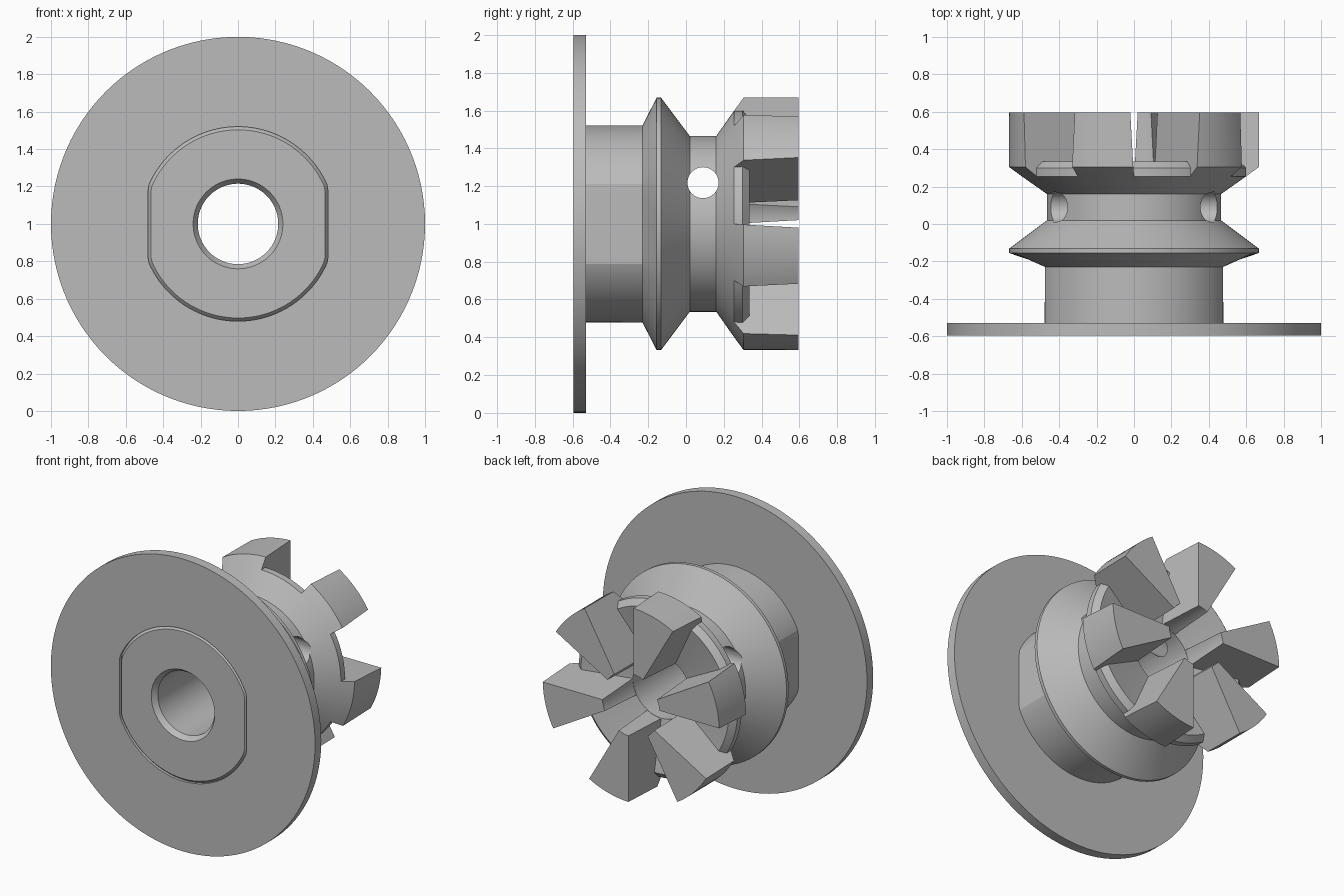
import bpy, bmesh, math
from mathutils import Matrix

SEGMENTS = 120
AXIS_Z = 1.0

if "Cube" in bpy.data.objects:
    bpy.data.objects.remove(bpy.data.objects["Cube"])

grey = bpy.data.materials.new("plain grey")
grey.use_nodes = True
grey.diffuse_color = (0.5, 0.5, 0.5, 1)
grey.node_tree.nodes["Principled BSDF"].inputs["Base Color"].default_value = (0.5, 0.5, 0.5, 1)


def make_object(name, bm):
    bmesh.ops.recalc_face_normals(bm, faces=bm.faces[:])
    mesh = bpy.data.meshes.new(name)
    bm.to_mesh(mesh)
    bm.free()
    mesh.materials.append(grey)
    obj = bpy.data.objects.new(name, mesh)
    bpy.context.collection.objects.link(obj)
    return obj


def select(obj):
    bpy.ops.object.select_all(action="DESELECT")
    obj.select_set(True)
    bpy.context.view_layer.objects.active = obj


def smooth(obj):
    select(obj)
    bpy.ops.object.shade_smooth_by_angle(angle=math.radians(20))


def lathe(name, profile):
    """Revolve a closed (radius, y, half width between flats) loop about y."""
    bm = bmesh.new()
    rings = []
    for i in range(SEGMENTS):
        a = math.tau * i / SEGMENTS
        ring = []
        for r, y, flat in profile:
            if flat:
                r = min(r, flat / max(abs(math.cos(a)), 0.01))
            ring.append(bm.verts.new((r * math.cos(a), y, AXIS_Z + r * math.sin(a))))
        rings.append(ring)
    n = len(profile)
    for i, ring in enumerate(rings):
        nxt = rings[(i + 1) % SEGMENTS]
        for j in range(n):
            k = (j + 1) % n
            bm.faces.new((ring[j], ring[k], nxt[k], nxt[j]))
    return make_object(name, bm)


def tooth(name, start, span, profile, draft):
    """Sector of a ring whose side faces lean inward towards the back."""
    bm = bmesh.new()
    steps = 10
    base = profile[0][1]
    tip = profile[-1][1]
    rows = []
    for i in range(steps + 1):
        t = i / steps
        a = start + span * t
        row = []
        for r, y in profile:
            shift = draft * (1 - 2 * t) * (y - base) / (tip - base)
            x = r * math.cos(a) - shift * math.sin(a)
            z = r * math.sin(a) + shift * math.cos(a)
            k = r / math.hypot(x, z)
            row.append(bm.verts.new((x * k, y, AXIS_Z + z * k)))
        rows.append(row)
    n = len(profile)
    for lo, hi in zip(rows, rows[1:]):
        for j in range(n):
            k = (j + 1) % n
            bm.faces.new((lo[j], lo[k], hi[k], hi[j]))
    bm.faces.new(rows[0])
    bm.faces.new(rows[-1])
    return make_object(name, bm)


# Thin round flange with a two-flat opening
flange = lathe("flange", [
    (0.52, -0.595, 0.48), (1.0, -0.595, None),
    (1.0, -0.528, None), (0.52, -0.528, 0.48)])
smooth(flange)

# Hub, grooved pulley and dished seat around one bore
hub = lathe("grooved_hub", [
    (0.24, -0.595, None), (0.503, -0.595, 0.465), (0.521, -0.575, 0.479),
    (0.522, -0.23, 0.475), (0.6, -0.19, 0.565),
    (0.668, -0.155, None), (0.668, -0.132, None),
    (0.465, 0.02, None), (0.465, 0.16, None),
    (0.6, 0.255, None), (0.6, 0.3, None), (0.56, 0.335, None),
    (0.215, 0.265, None), (0.215, -0.56, None)])

# Cross hole drilled sideways through the groove
bm = bmesh.new()
bmesh.ops.create_cone(bm, cap_ends=True, segments=48, radius1=0.082, radius2=0.082, depth=2,
                      matrix=Matrix.Translation((0, 0.09, 1.218)) @ Matrix.Rotation(math.pi / 2, 4, "Y"))
drill = make_object("cross_hole_cutter", bm)
drill.hide_render = True
cut = hub.modifiers.new("cross hole", "BOOLEAN")
cut.operation = "DIFFERENCE"
cut.solver = "EXACT"
cut.object = drill
select(hub)
bpy.ops.object.modifier_apply(modifier=cut.name)
bpy.data.objects.remove(drill)
smooth(hub)

# Six drafted coupling teeth
section = [(0.217, 0.24), (0.58, 0.242), (0.6, 0.255), (0.668, 0.305), (0.668, 0.595), (0.217, 0.595)]
for i in range(6):
    part = tooth(f"coupling_tooth_{i + 1}", math.radians(30 + 60 * i), math.radians(30), section, 0.02)
    smooth(part)
